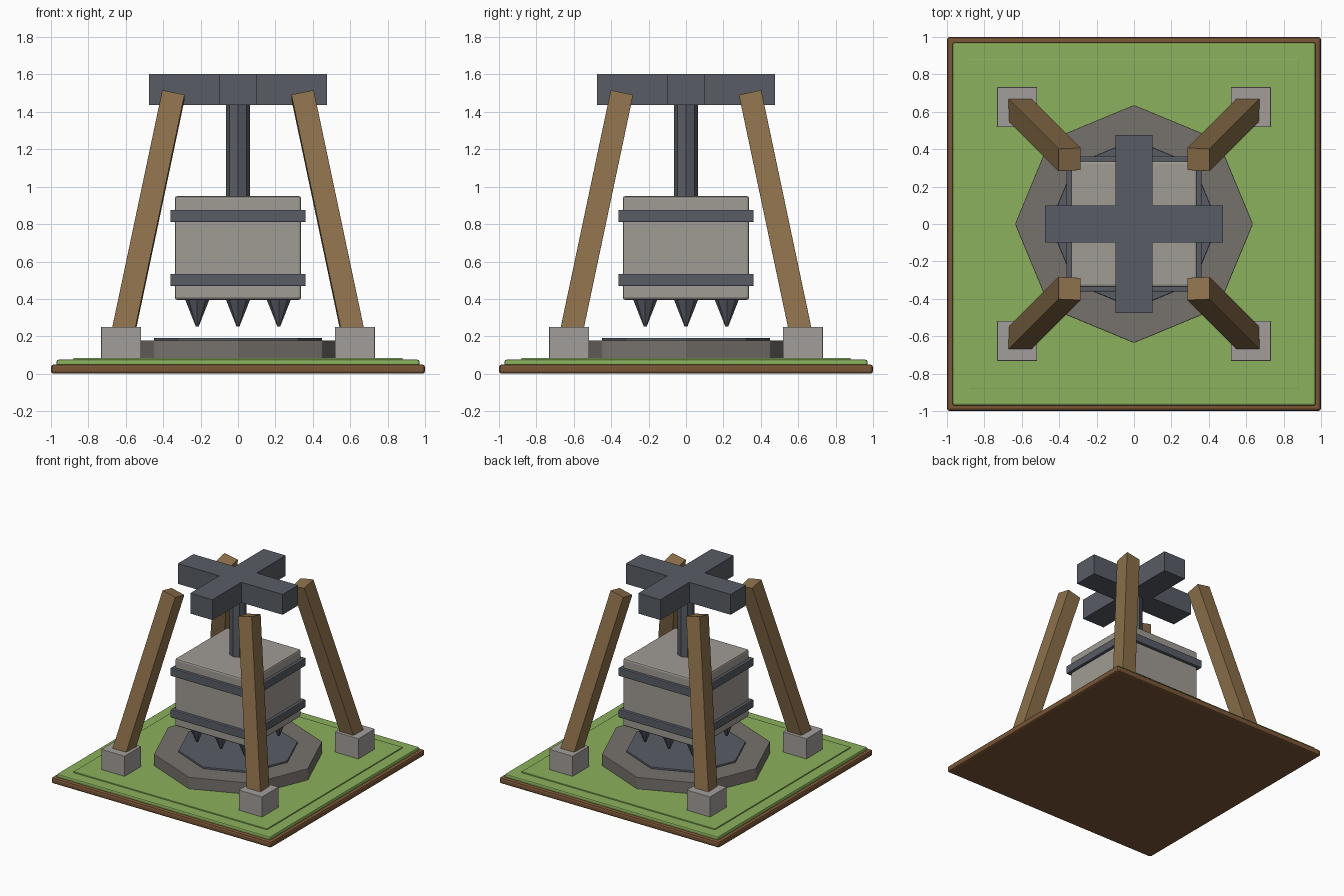
import bpy
import math
from mathutils import Matrix, Vector

if "Cube" in bpy.data.objects:
    bpy.data.objects.remove(bpy.data.objects["Cube"], do_unlink=True)


def material(name, rgb):
    """Flat colour given as 8-bit sRGB, stored as linear."""
    lin = [((c / 255 + 0.055) / 1.055) ** 2.4 for c in rgb] + [1.0]
    m = bpy.data.materials.new(name)
    m.use_nodes = True
    m.diffuse_color = lin
    m.node_tree.nodes["Principled BSDF"].inputs["Base Color"].default_value = lin
    return m


grass = material("grass green", (139, 177, 93))
earth = material("earth brown", (122, 86, 54))
wood = material("timber brown", (139, 111, 74))
iron = material("dark iron", (88, 92, 101))
pale = material("pale stone", (160, 155, 148))
block = material("footing stone", (162, 158, 154))
dark = material("dark stone", (118, 113, 108))


def finish(name, mat, bevel=0.0):
    ob = bpy.context.object
    ob.name = name
    ob.data.materials.append(mat)
    if bevel:
        mod = ob.modifiers.new("bevel", "BEVEL")
        mod.width = bevel
        mod.segments = 2
    return ob


def box(name, mat, half_x, half_y, z0, z1, x=0, y=0, bevel=0.0):
    bpy.ops.mesh.primitive_cube_add(size=2)
    ob = finish(name, mat, bevel)
    ob.data.transform(Matrix.Diagonal((half_x, half_y, (z1 - z0) / 2, 1)))
    ob.location = (x, y, (z0 + z1) / 2)
    return ob


def prism(name, mat, r0, r1, z0, z1, x=0, y=0, bevel=0.0):
    """Eight-sided prism or spike, with corners on the axes."""
    bpy.ops.mesh.primitive_cone_add(vertices=8, radius1=r0, radius2=r1,
                                    depth=z1 - z0, location=(x, y, (z0 + z1) / 2))
    return finish(name, mat, bevel)


# Ground tiers
box("earth_slab", earth, 1.0, 1.0, 0.0, 0.05, bevel=0.015)
box("grass_lower", grass, 0.97, 0.97, 0.04, 0.075, bevel=0.01)
box("grass_upper", grass, 0.88, 0.88, 0.06, 0.084, bevel=0.004)

# Octagonal anvil
prism("anvil_stone", dark, 0.636, 0.636, 0.07, 0.178, bevel=0.004)
prism("anvil_plate", iron, 0.45, 0.45, 0.16, 0.192, bevel=0.004)

# Footings and leaning legs
for sx in (-1, 1):
    for sy in (-1, 1):
        box("footing", block, 0.107, 0.107, 0.07, 0.25, sx * 0.625, sy * 0.625, bevel=0.003)
        top = Vector((sx * 0.345, sy * 0.345, 1.492))
        axis = Vector((-sx * 0.211, -sy * 0.211, 1)).normalized()
        side = Vector((1, 0, 0))
        side = (side - axis * side.dot(axis)).normalized()
        turn = Matrix((side, axis.cross(side), axis)).transposed().to_4x4()
        leg = box("leg", wood, 0.061, 0.061, -1.42, 0.0, bevel=0.002)
        leg.data.transform(Matrix.Translation((0, 0, -0.71)))
        leg.matrix_world = Matrix.Translation(top) @ turn

# Crosshead: square centre with four arms, one solid
profile = []
for i in range(4):
    spin = Matrix.Rotation(i * math.pi / 2, 2)
    for p in ((0.1, -0.1), (0.476, -0.1), (0.476, 0.1)):
        profile.append(spin @ Vector(p))
n = len(profile)
verts = [(p.x, p.y, z) for z in (1.436, 1.603) for p in profile]
faces = [list(range(n))[::-1], list(range(n, 2 * n))]
faces += [[i, (i + 1) % n, n + (i + 1) % n, n + i] for i in range(n)]
mesh = bpy.data.meshes.new("crosshead")
mesh.from_pydata(verts, [], faces)
mesh.materials.append(iron)
bpy.context.collection.objects.link(bpy.data.objects.new("crosshead", mesh))

# Shaft and hammer block
prism("shaft", iron, 0.063, 0.063, 0.92, 1.45)
box("hammer_block", pale, 0.338, 0.338, 0.395, 0.95, bevel=0.014)
for z in (0.468, 0.81):
    box("iron_band", iron, 0.362, 0.362, z, z + 0.066, bevel=0.006)

# Spikes under the block
for x in (-0.218, 0, 0.218):
    for y in (-0.218, 0, 0.218):
        prism("spike", iron, 0.008, 0.066, 0.253, 0.4, x, y)
